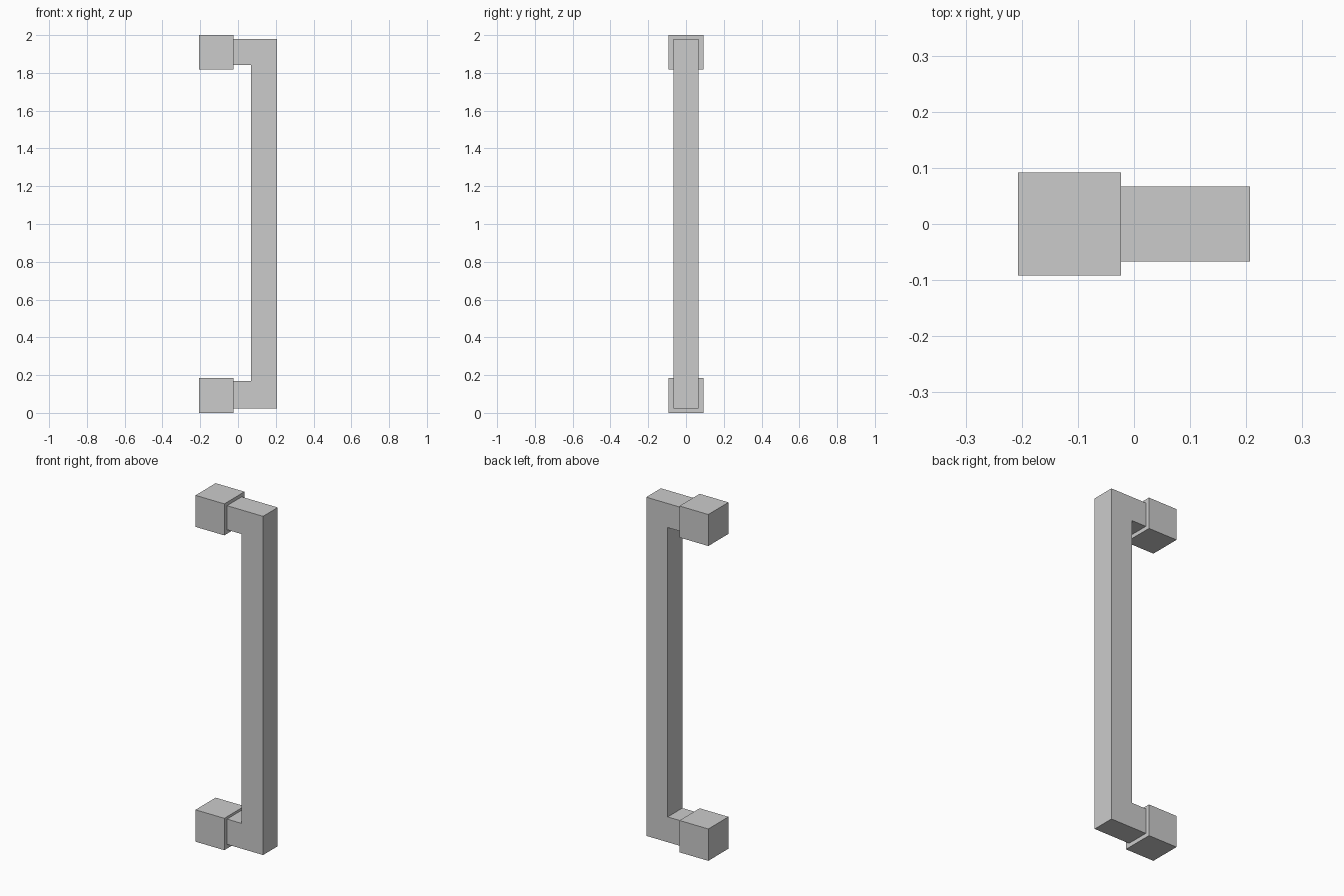
import bpy

if "Cube" in bpy.data.objects:
    bpy.data.objects.remove(bpy.data.objects["Cube"])


def extrude_profile(name, profile, half_depth):
    """Solid from an XZ outline, extruded symmetrically along Y."""
    n = len(profile)
    verts = [(x, y, z) for y in (-half_depth, half_depth) for x, z in profile]
    faces = [tuple(range(n)), tuple(reversed(range(n, 2 * n)))]
    faces += [(i, i + n, (i + 1) % n + n, (i + 1) % n) for i in range(n)]
    mesh = bpy.data.meshes.new(name)
    mesh.from_pydata(verts, [], faces)
    mesh.update()
    obj = bpy.data.objects.new(name, mesh)
    bpy.context.collection.objects.link(obj)
    return obj


LEFT, JOINT, INNER, RIGHT = -0.207, -0.023, 0.070, 0.207

# Square mounting blocks at each end
for name, z0, z1 in (("lower_mount", 0.0, 0.184), ("upper_mount", 1.818, 2.0)):
    extrude_profile(name, [(LEFT, z0), (JOINT, z0), (JOINT, z1), (LEFT, z1)], 0.092)

# C-shaped grip bar with its two arms meeting the blocks
extrude_profile("grip_bar", [
    (JOINT, 0.024), (RIGHT, 0.024), (RIGHT, 1.980), (JOINT, 1.980),
    (JOINT, 1.841), (INNER, 1.841), (INNER, 0.170), (JOINT, 0.170),
], 0.067)
